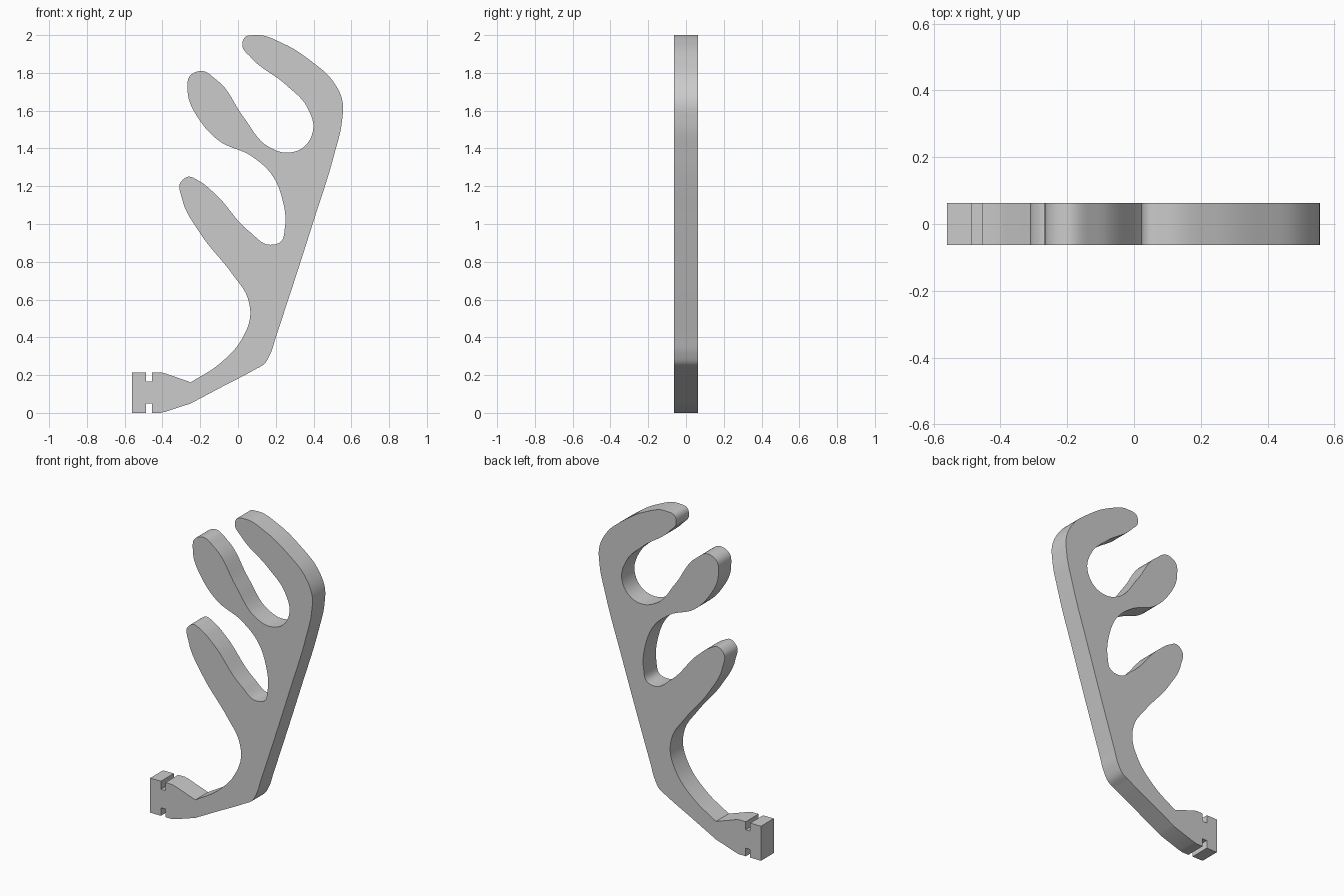
import bpy, bmesh, math
from mathutils import Vector
from mathutils.geometry import interpolate_bezier

if "Cube" in bpy.data.objects:
    bpy.data.objects.remove(bpy.data.objects["Cube"])

HALF_THICKNESS = 0.063
PLUG_HEIGHT = 0.215


def smooth_path(points, steps=8):
    """Open Bezier path through the points, with tangents weighted by spacing."""
    p = [Vector(q) for q in points]
    tangents = [(p[1] - p[0]).normalized()]
    for a, b, c in zip(p, p[1:], p[2:]):
        d1, d2 = b - a, c - b
        tangents.append((d1 / d1.length_squared + d2 / d2.length_squared).normalized())
    tangents.append((p[-1] - p[-2]).normalized())
    out = []
    for i in range(len(p) - 1):
        h = (p[i + 1] - p[i]).length * 0.35
        seg = interpolate_bezier(p[i], p[i] + tangents[i] * h,
                                 p[i + 1] - tangents[i + 1] * h, p[i + 1], steps + 1)
        out += [(v[0], v[1]) for v in seg[:-1]]
    return out + [tuple(p[-1])]


# Notched plug: lower half of the profile, mirrored for the upper half
plug_low = [(-0.56, 0), (-0.486, 0), (-0.486, 0.05), (-0.455, 0.05), (-0.455, 0),
            (-0.41, 0), (-0.385, 0.006)]
plug_top = [(x, PLUG_HEIGHT - z) for x, z in reversed(plug_low)]

# Outer beam edge, then round the three tines and back down to the plug
branches = [
    (-0.25, 0.05), (-0.09, 0.135), (0.09, 0.23), (0.14, 0.26), (0.17, 0.31), (0.2, 0.4),
    (0.395, 1.0), (0.51, 1.37), (0.55, 1.54), (0.553, 1.65), (0.5, 1.76),
    (0.39, 1.86), (0.24, 1.955), (0.09, 2.0), (0.035, 1.987), (0.023, 1.945), (0.07, 1.88),
    (0.25, 1.74), (0.365, 1.62), (0.398, 1.5), (0.345, 1.405), (0.25, 1.378),
    (0.16, 1.41), (0.03, 1.565), (-0.11, 1.76), (-0.2, 1.81), (-0.255, 1.783),
    (-0.267, 1.71), (-0.2, 1.545), (-0.1, 1.44), (0.07, 1.36), (0.18, 1.26),
    (0.235, 1.13), (0.248, 0.98), (0.225, 0.905), (0.17, 0.89), (0.06, 0.96),
    (-0.13, 1.168), (-0.21, 1.23), (-0.265, 1.25), (-0.304, 1.22), (-0.295, 1.13),
    (-0.2, 0.95), (-0.03, 0.735), (0.05, 0.612), (0.065, 0.52), (0.02, 0.39),
    (-0.1, 0.258), (-0.25, 0.162),
]
outline = plug_low + smooth_path(branches) + plug_top

# Extrude the outline through its thickness
bm = bmesh.new()
face = bm.faces.new([bm.verts.new((x, -HALF_THICKNESS, z)) for x, z in outline])
extruded = bmesh.ops.extrude_face_region(bm, geom=[face])
bmesh.ops.translate(bm, vec=(0, 2 * HALF_THICKNESS, 0),
                    verts=[g for g in extruded["geom"] if isinstance(g, bmesh.types.BMVert)])
if not any(len(f.verts) > 4 and f.calc_center_median().y < 0 for f in bm.faces):
    bm.faces.new(face.verts if face.is_valid else [])
bmesh.ops.recalc_face_normals(bm, faces=bm.faces)
mesh = bpy.data.meshes.new("antler")
bm.to_mesh(mesh)
bm.free()

antler = bpy.data.objects.new("antler", mesh)
bpy.context.collection.objects.link(antler)
bpy.context.view_layer.objects.active = antler
antler.select_set(True)
bpy.ops.object.shade_smooth_by_angle(angle=math.radians(30))
